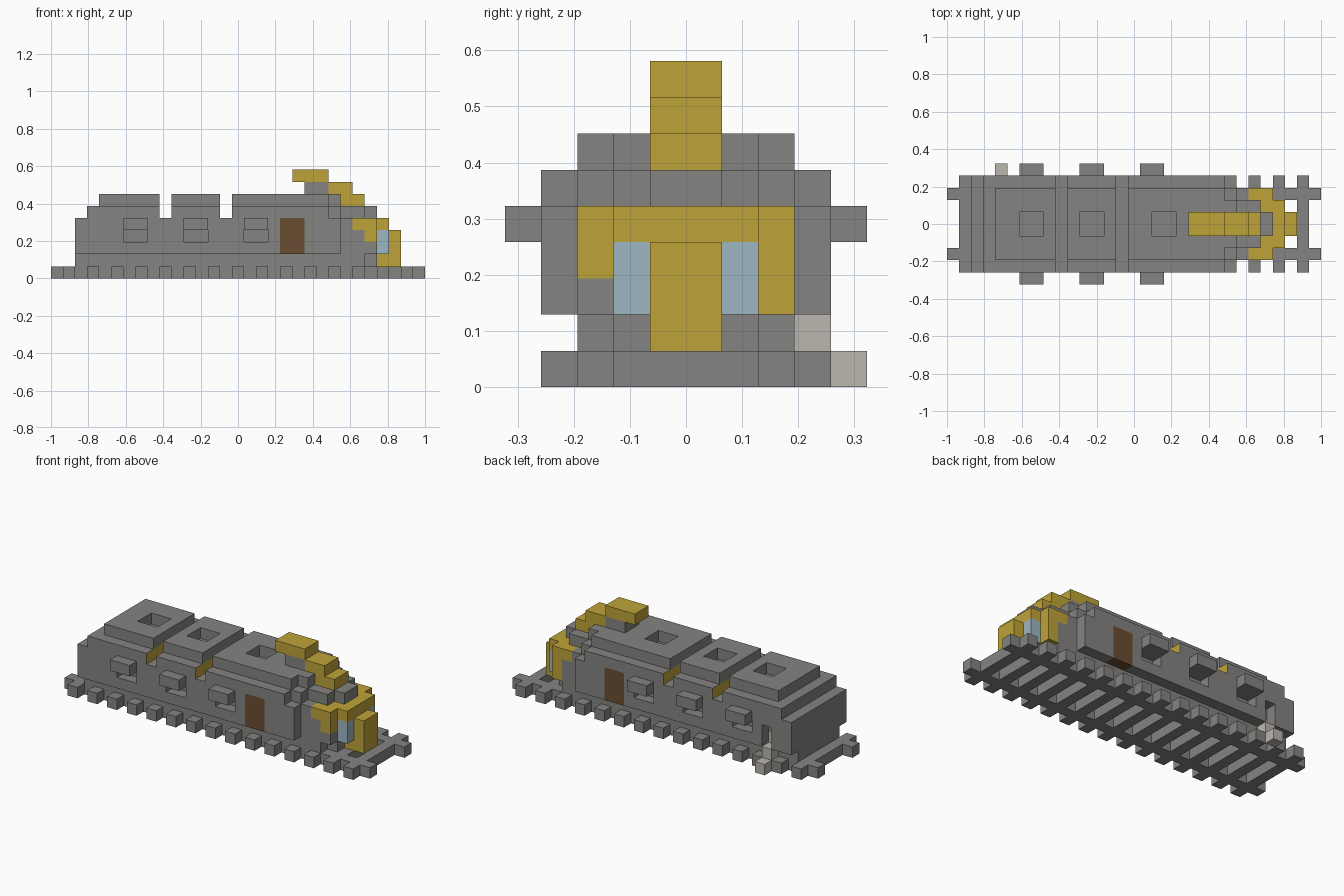
import bpy, bmesh
from mathutils import Vector

cube = bpy.data.objects.get("Cube")
if cube:
    bpy.data.objects.remove(cube, do_unlink=True)

V = 2 / 31  # block size


def material(name, rgb):
    m = bpy.data.materials.new(name)
    m.use_nodes = True
    m.diffuse_color = (*rgb, 1)
    bsdf = m.node_tree.nodes["Principled BSDF"]
    bsdf.inputs["Base Color"].default_value = (*rgb, 1)
    bsdf.inputs["Roughness"].default_value = 0.9
    return m


grey = material("grey", (0.231, 0.229, 0.22))
gold = material("gold", (0.515, 0.366, 0.04))
glass = material("pale_blue", (0.337, 0.468, 0.533))
brown = material("brown", (0.141, 0.076, 0.032))
beige = material("beige", (0.497, 0.474, 0.429))

parts = {}   # part name -> material
cells = {}   # block coordinate -> part name


def block_range(x, y, z):
    return [(i, j, k) for i in range(x[0], x[1] + 1)
            for j in range(y[0], y[1] + 1) for k in range(z[0], z[1] + 1)]


def fill(name, mat, x, y, z, mirror=False):
    """Fill inclusive block ranges, optionally on both sides."""
    parts[name] = mat
    for c in block_range(x, y, z):
        cells[c] = name
        if mirror:
            cells[(c[0], 9 - c[1], c[2])] = name


def carve(x, y, z, mirror=False):
    for i, j, k in block_range(x, y, z):
        cells.pop((i, j, k), None)
        if mirror:
            cells.pop((i, 9 - j, k), None)


# Track: two rails and evenly spaced ties
fill("track", grey, (0, 30), (2, 2), (0, 0), True)
for i in range(1, 30, 2):
    fill("track", grey, (i, i), (1, 8), (0, 0))

# Underframe and carriage body
fill("underframe", grey, (2, 25), (2, 7), (1, 1))
fill("underframe", grey, (26, 26), (3, 6), (1, 1))
fill("body", grey, (2, 23), (1, 8), (2, 4))

# Stepped roof, split by two gaps, with roof hatches
fill("roof", grey, (3, 22), (1, 8), (5, 5))
fill("roof", grey, (23, 23), (2, 7), (5, 5))
fill("roof", grey, (4, 22), (2, 7), (6, 6))
fill("roof", grey, (23, 23), (3, 6), (6, 6))
gaps = (9, 14)
for i in gaps:
    carve((i, i), (1, 8), (5, 6))
for i in (6, 11, 17):
    carve((i, i + 1), (4, 5), (6, 6))

# Recessed side windows under awnings
for i in (6, 11, 16):
    carve((i, i + 1), (1, 1), (3, 3), True)
    fill("awnings", grey, (i, i + 1), (0, 0), (4, 4), True)

# Side doors
fill("doors", brown, (19, 20), (1, 1), (2, 4), True)

# Rear boarding steps in a narrow doorway
carve((4, 4), (8, 8), (2, 3))
for n in range(3):
    fill("boarding_steps", beige, (4, 4), (9 - n, 9 - n), (n, n))

# Cab
fill("cab", grey, (24, 25), (2, 7), (2, 4))
fill("cab", grey, (26, 26), (2, 6), (2, 4))
fill("cab", grey, (24, 25), (3, 6), (5, 5))
fill("cab", grey, (26, 26), (4, 5), (5, 5))

# Cab trim: brow band and side cheeks
fill("cab_trim", gold, (25, 26), (2, 2), (4, 4), True)
fill("cab_trim", gold, (26, 26), (3, 6), (4, 4))
fill("cab_trim", gold, (27, 27), (3, 6), (4, 4))
fill("cab_trim", gold, (26, 26), (2, 2), (3, 3), True)
fill("cab_trim", gold, (26, 26), (7, 7), (2, 2))

# Windscreen and nose
fill("windscreen", glass, (27, 27), (3, 3), (2, 3), True)
fill("nose", gold, (27, 28), (4, 5), (1, 3))

# Swept crest above the cab
fill("crest_base", grey, (21, 22), (4, 5), (7, 7))
fill("crest", gold, (20, 22), (4, 5), (8, 8))
fill("crest", gold, (23, 24), (4, 5), (7, 7))
fill("crest", gold, (24, 25), (4, 5), (6, 6))


def build(name, mat):
    """Make the exposed faces of one part and merge flat areas."""
    bm = bmesh.new()
    for cell in [c for c, n in cells.items() if n == name]:
        for axis in range(3):
            for sign in (-1, 1):
                near = list(cell)
                near[axis] += sign
                if tuple(near) in cells:
                    continue
                centre = Vector(cell) + Vector((0.5, 0.5, 0.5))
                n, u, w = Vector(), Vector(), Vector()
                n[axis] = sign / 2
                u[(axis + 1) % 3] = 0.5
                w[(axis + 2) % 3] = 0.5 * sign
                corners = (-u - w, u - w, u + w, w - u)
                face = bm.faces.new([bm.verts.new(
                    (centre + n + c - Vector((15.5, 5, 0))) * V) for c in corners])
                # Gold lining on the lower walls of the roof gaps
                if name == "roof" and axis == 0 and near[0] in gaps and cell[2] == 5:
                    face.material_index = 1
    bmesh.ops.remove_doubles(bm, verts=bm.verts, dist=V / 100)
    bmesh.ops.dissolve_limit(bm, angle_limit=0.01, verts=bm.verts,
                             edges=bm.edges, delimit={'MATERIAL'})
    mesh = bpy.data.meshes.new(name)
    bm.to_mesh(mesh)
    bm.free()
    mesh.materials.append(mat)
    if name == "roof":
        mesh.materials.append(gold)
    obj = bpy.data.objects.new(name, mesh)
    bpy.context.collection.objects.link(obj)


for part, mat in parts.items():
    build(part, mat)
